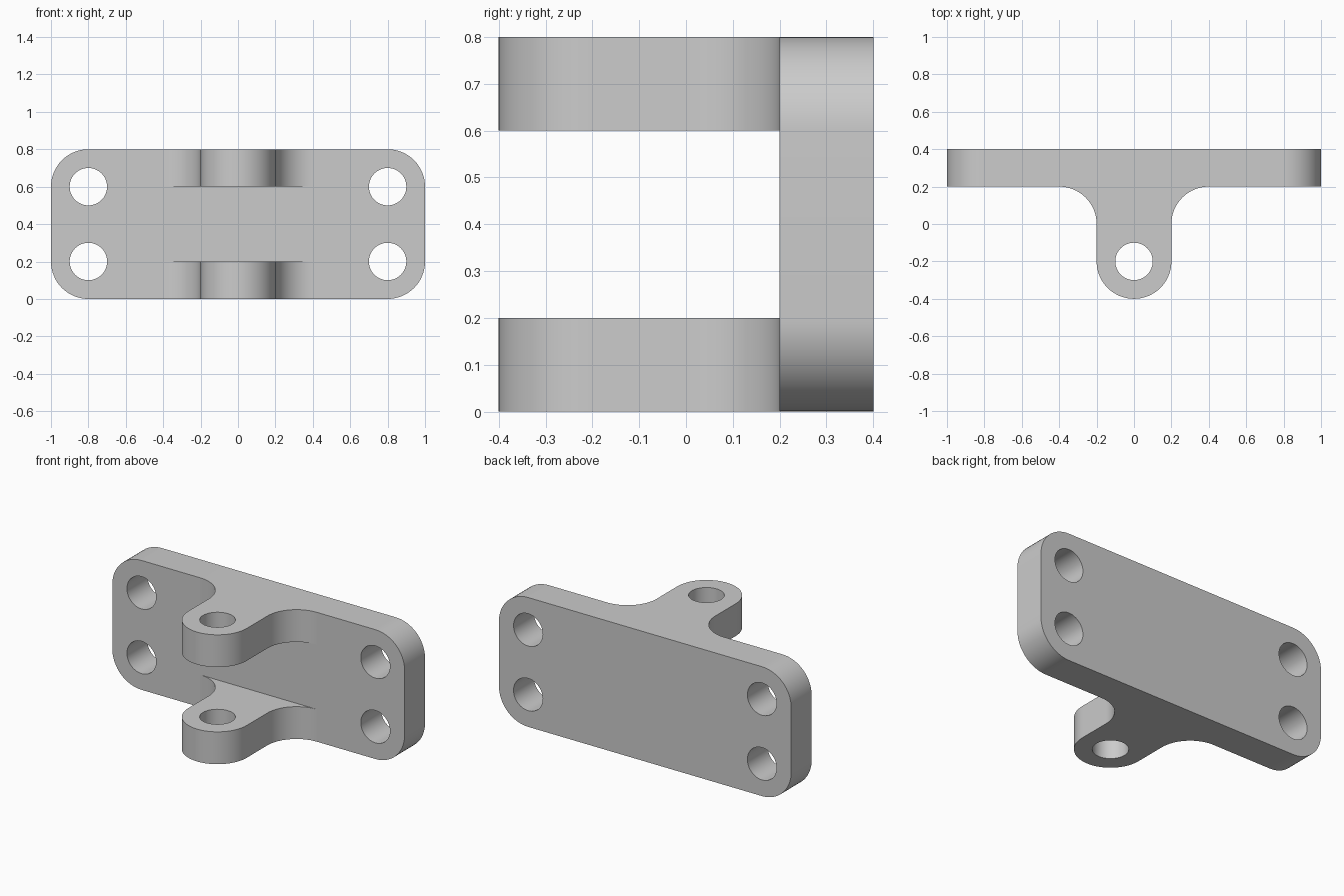
import bpy, bmesh
from math import cos, sin, pi, radians

cube = bpy.data.objects.get("Cube")
if cube:
    bpy.data.objects.remove(cube, do_unlink=True)

STEEL = (0.6, 0.6, 0.6, 1.0)
metal = bpy.data.materials.new("plain grey metal")
metal.use_nodes = True
metal.diffuse_color = STEEL
shader = next(n for n in metal.node_tree.nodes if n.type == "BSDF_PRINCIPLED")
shader.inputs["Base Color"].default_value = STEEL


def arc(cx, cy, r, start, end, steps=16):
    """Points on a circular arc, angles in degrees."""
    angles = [radians(start + (end - start) * i / steps) for i in range(steps + 1)]
    return [(cx + r * cos(a), cy + r * sin(a)) for a in angles]


def hole(cx, cy, r=0.1):
    return arc(cx, cy, r, 0, 360, 48)[:-1]


def extruded_part(name, loops, thickness, location, tilt=0.0):
    """Fill the outline minus its holes and extrude it into a solid."""
    curve = bpy.data.curves.new(name + "_profile", "CURVE")
    curve.dimensions = "2D"
    curve.fill_mode = "BOTH"
    curve.extrude = thickness / 2
    for loop in loops:
        spline = curve.splines.new("POLY")
        spline.points.add(len(loop) - 1)
        for point, (x, y) in zip(spline.points, loop):
            point.co = (x, y, 0, 1)
        spline.use_cyclic_u = True
    helper = bpy.data.objects.new(name + "_helper", curve)
    bpy.context.collection.objects.link(helper)
    bpy.context.view_layer.update()
    graph = bpy.context.evaluated_depsgraph_get()
    mesh = bpy.data.meshes.new_from_object(helper.evaluated_get(graph))
    bpy.data.objects.remove(helper, do_unlink=True)
    bpy.data.curves.remove(curve)

    # Weld caps to walls so the part is one closed solid
    bm = bmesh.new()
    bm.from_mesh(mesh)
    bmesh.ops.remove_doubles(bm, verts=bm.verts, dist=0.0001)
    bmesh.ops.recalc_face_normals(bm, faces=bm.faces)
    bm.to_mesh(mesh)
    bm.free()
    mesh.name = name
    mesh.materials.clear()
    mesh.materials.append(metal)

    part = bpy.data.objects.new(name, mesh)
    bpy.context.collection.objects.link(part)
    part.location = location
    part.rotation_euler.x = tilt
    bpy.ops.object.select_all(action="DESELECT")
    part.select_set(True)
    bpy.context.view_layer.objects.active = part
    bpy.ops.object.shade_smooth_by_angle(angle=radians(30))
    return part


# Upright mounting plate: rounded corners and four bolt holes
corners = [(0.8, 0.2, 0), (-0.8, 0.2, 90), (-0.8, -0.2, 180), (0.8, -0.2, 270)]
plate_outline = [p for x, y, a in corners for p in arc(x, y, 0.2, a, a + 90)]
bolt_holes = [hole(x, y) for x, y, _ in corners]
extruded_part("mounting_plate", [plate_outline] + bolt_holes, 0.2,
              (0, 0.3, 0.4), pi / 2)

# Pair of pin lugs: round nose, flared fillets into the plate
lug_outline = (arc(-0.4, 0, 0.2, 90, 0)
               + arc(0, -0.2, 0.2, 180, 360, 32)
               + arc(0.4, 0, 0.2, 180, 90))
for name, z in (("lower_lug", 0.1), ("upper_lug", 0.7)):
    extruded_part(name, [lug_outline, hole(0, -0.2)], 0.2, (0, 0, z))
